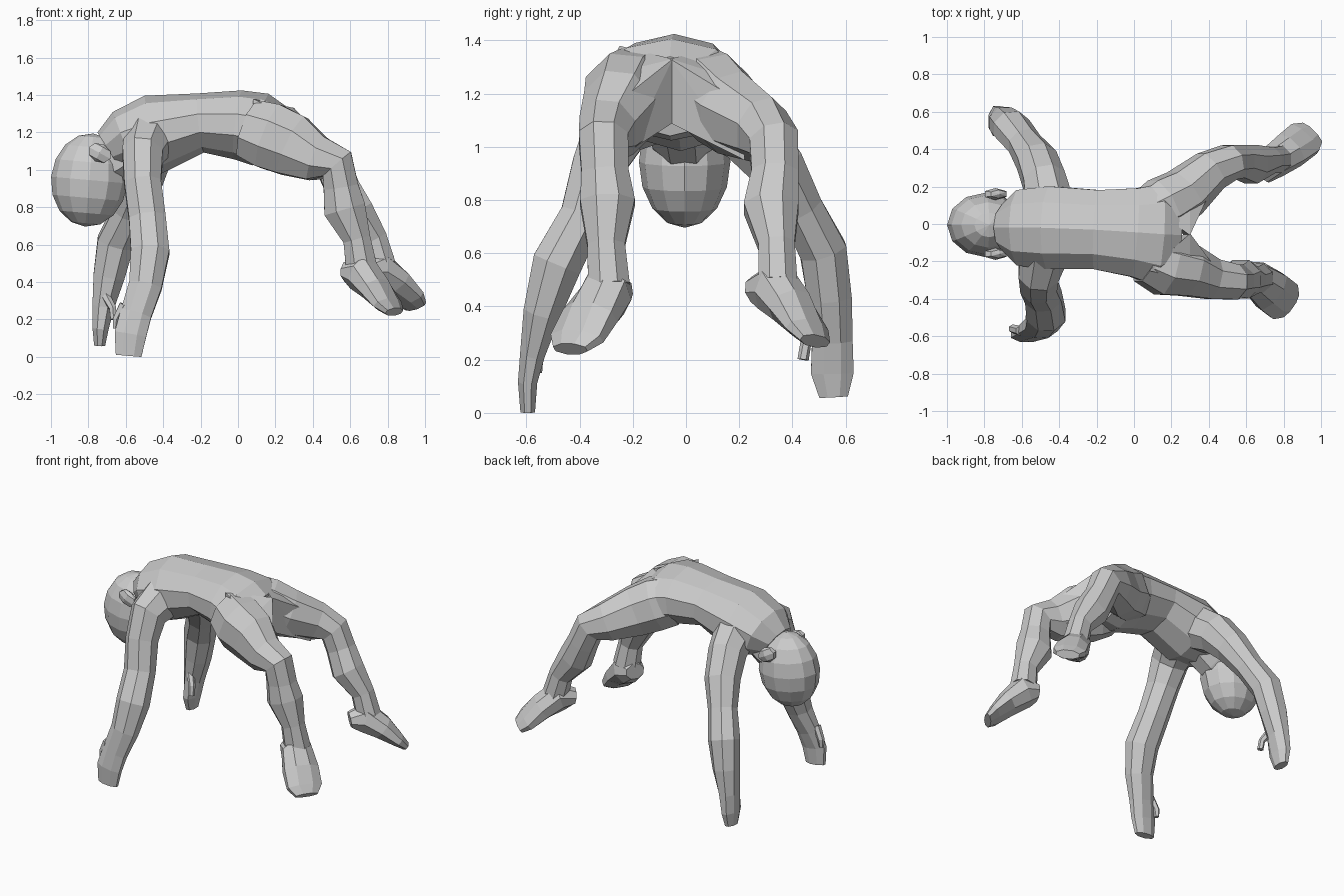
import bpy, bmesh, math
from mathutils import Vector, Matrix


def loft(name, rings, u, n=8):
    """Capped tube through rings (x, y, z, radius along u, radius across)."""
    bm = bmesh.new()
    pts = [Vector(r[:3]) for r in rings]
    loops = []
    for i, r in enumerate(rings):
        t = (pts[min(i + 1, len(pts) - 1)] - pts[max(i - 1, 0)]).normalized()
        w = Vector(u)
        w = (w - t * w.dot(t)).normalized()
        v = t.cross(w)
        loop = []
        for k in range(n):
            a = 2 * math.pi * (k + 0.5) / n
            loop.append(bm.verts.new(pts[i] + 1.06 * (w * r[3] * math.cos(a) + v * r[4] * math.sin(a))))
        loops.append(loop)
    for p, q in zip(loops, loops[1:]):
        for k in range(n):
            bm.faces.new((p[k], p[(k + 1) % n], q[(k + 1) % n], q[k]))
    bm.faces.new(loops[0][::-1])
    bm.faces.new(loops[-1])
    return finish(name, bm)


def finish(name, bm):
    bmesh.ops.recalc_face_normals(bm, faces=bm.faces)
    me = bpy.data.meshes.new(name)
    bm.to_mesh(me)
    bm.free()
    ob = bpy.data.objects.new(name, me)
    bpy.context.collection.objects.link(ob)
    return ob


def ball(name, loc, size, tilt=0, seg=12, rings=8):
    bm = bmesh.new()
    m = Matrix.Translation(loc) @ Matrix.Rotation(tilt, 4, 'Y') @ Matrix.Diagonal((*size, 1))
    bmesh.ops.create_uvsphere(bm, u_segments=seg, v_segments=rings, radius=1, matrix=m)
    return finish(name, bm)


def hull(name, pts):
    bm = bmesh.new()
    bmesh.ops.convex_hull(bm, input=[bm.verts.new(p) for p in pts])
    return finish(name, bm)


X, Y = (1, 0, 0), (0, 1, 0)

# arched torso from neck base to crotch
body = loft("body", [
    (-.69, -.02, 1.10, .12, .11), (-.61, -.02, 1.15, .20, .16),
    (-.45, -.02, 1.19, .22, .20), (-.20, -.03, 1.25, .21, .15),
    (0, -.045, 1.24, .235, .175), (.12, -.055, 1.215, .27, .185),
    (.22, -.06, 1.19, .18, .145)], Y, 10)

parts = [
    # head and neck
    ball("head", (-.795, -.005, .945), (.205, .172, .25), math.radians(5)),
    loft("neck", [(-.56, -.02, 1.12, .13, .13), (-.66, -.01, 1.05, .12, .13),
                  (-.76, 0, 1.0, .11, .12)], Y),
    # flat inner thigh walls meeting at the crotch edge
    hull("right_inner_thigh", [(.30, -.05, 1.33), (.27, -.05, 1.09), (.44, -.24, 1.18),
                               (.42, -.22, .98), (.08, -.25, 1.38), (.08, -.25, 1.08), (.3, -.3, 1.27)]),
    hull("left_inner_thigh", [(.299, -.06, 1.331), (.269, -.06, 1.091), (.43, .22, 1.16),
                              (.41, .22, .95), (.08, .10, 1.37), (.08, .10, 1.08), (.3, .2, 1.25)])]

# arms, ending in flat hands
parts += [
    loft("right_arm", [
        (-.47, -.10, 1.17, .14, .15), (-.51, -.26, 1.08, .11, .13),
        (-.51, -.33, .93, .10, .10), (-.485, -.39, .74, .10, .085),
        (-.47, -.485, .56, .105, .095), (-.495, -.54, .38, .09, .072),
        (-.545, -.575, .23, .085, .048), (-.575, -.595, .12, .087, .037),
        (-.585, -.595, .005, .07, .028)], X),
    loft("left_arm", [
        (-.45, .09, 1.15, .13, .14), (-.48, .23, 1.06, .115, .125),
        (-.52, .34, .93, .11, .105), (-.585, .43, .77, .09, .085),
        (-.655, .515, .61, .10, .09), (-.69, .54, .43, .085, .085),
        (-.72, .55, .27, .06, .078), (-.735, .55, .15, .044, .082),
        (-.74, .555, .06, .03, .055)], X),
    loft("right_thumb", [(-.61, -.57, .28, .025, .025), (-.65, -.56, .20, .022, .022),
                         (-.655, -.56, .15, .014, .018)], X, 6),
    loft("left_thumb", [(-.71, .49, .33, .025, .025), (-.67, .45, .26, .02, .02),
                        (-.665, .44, .20, .018, .02)], X, 6)]

# bent legs: thigh, knee, calf and ankle
parts += [
    loft("right_leg", [
        (.06, -.185, 1.22, .13, .16), (.17, -.225, 1.18, .16, .18),
        (.29, -.25, 1.13, .14, .17),
        (.42, -.295, 1.06, .11, .125), (.53, -.31, 1.03, .095, .10),
        (.55, -.305, .91, .09, .095), (.57, -.295, .79, .105, .115),
        (.635, -.30, .63, .072, .075), (.66, -.29, .48, .08, .085)], Y),
    loft("left_leg", [
        (.06, .055, 1.22, .12, .16), (.16, .10, 1.185, .15, .17),
        (.27, .165, 1.13, .135, .16),
        (.41, .285, 1.065, .11, .125), (.51, .33, 1.02, .095, .10),
        (.56, .335, .90, .09, .095), (.625, .32, .77, .105, .105),
        (.725, .34, .63, .07, .075), (.765, .345, .49, .075, .08)], Y)]

# feet from heel to toes
parts += [
    loft("right_foot", [
        (.575, -.26, .46, .065, .05), (.655, -.295, .455, .095, .10),
        (.735, -.36, .365, .115, .07), (.80, -.41, .28, .115, .045),
        (.835, -.435, .24, .075, .028)], (.45, .88, .12)),
    loft("left_foot", [
        (.68, .26, .46, .055, .05), (.745, .33, .475, .085, .10),
        (.835, .395, .40, .10, .075), (.91, .455, .315, .105, .045),
        (.95, .485, .27, .075, .028)], (.6, -.65, .2))]

# ears
for s in (-1, 1):
    parts.append(ball("ear", (-.74, s * .16, 1.09), (.075, .032, .05), .5, 6, 4))

# weld every part into one skin
bpy.context.view_layer.objects.active = body
for p in parts:
    m = body.modifiers.new("weld", 'BOOLEAN')
    m.operation, m.solver, m.object = 'UNION', 'EXACT', p
    m.use_self = True
    bpy.ops.object.modifier_apply(modifier=m.name)
    bpy.data.objects.remove(p)
